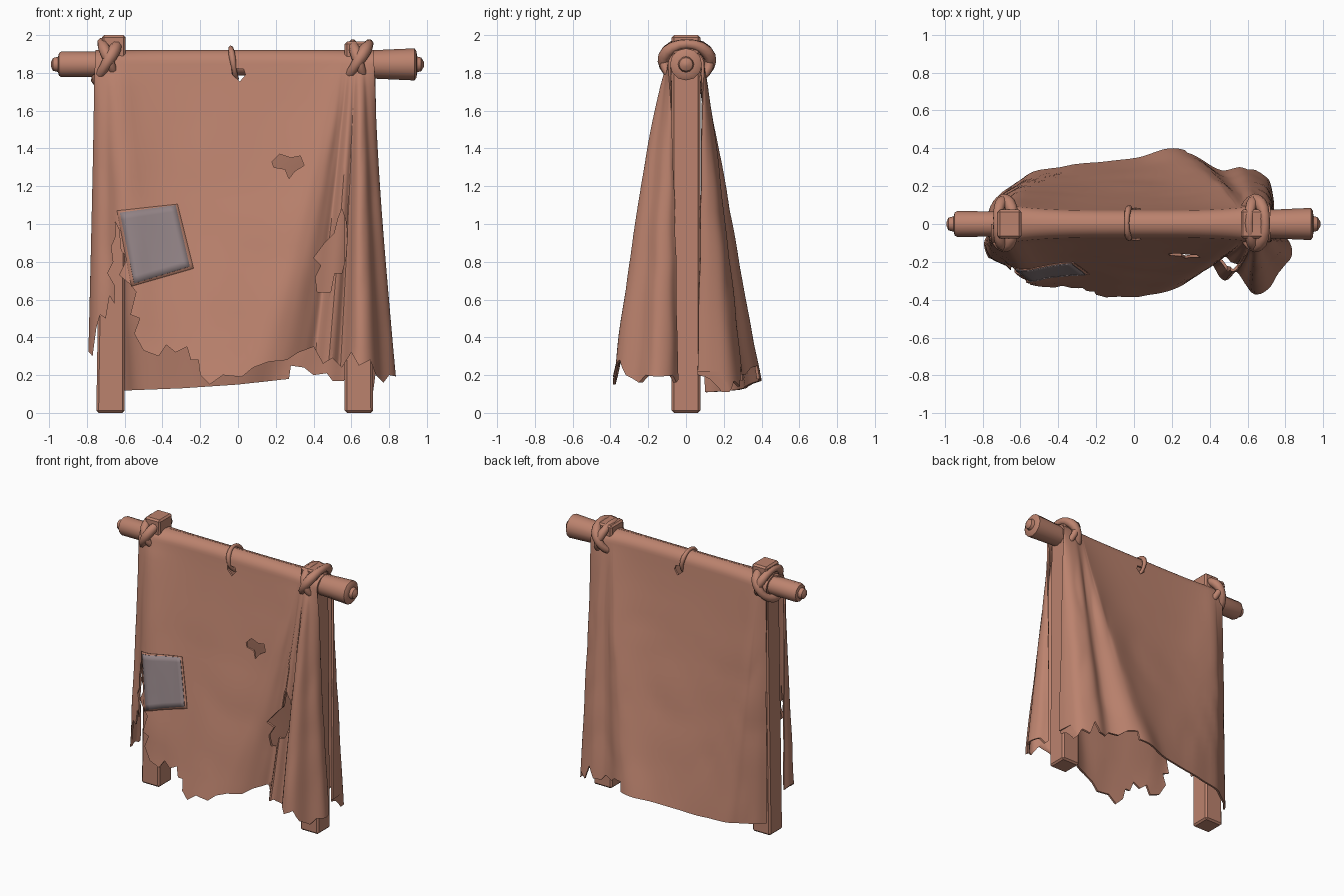
import bpy, bmesh, math
from mathutils import Vector, Matrix, noise
from mathutils.bvhtree import BVHTree

if "Cube" in bpy.data.objects:
    bpy.data.objects.remove(bpy.data.objects["Cube"])


def material(name, rgb):
    m = bpy.data.materials.new(name)
    m.diffuse_color = (*rgb, 1)
    m.use_nodes = True
    m.node_tree.nodes["Principled BSDF"].inputs["Base Color"].default_value = m.diffuse_color
    return m


BROWN = material("worn brown", (0.50, 0.225, 0.155))
GREY = material("grey patch", (0.285, 0.225, 0.235))
POLE_Z = 1.845


def add(name, bm, mat):
    bmesh.ops.recalc_face_normals(bm, faces=bm.faces)
    me = bpy.data.meshes.new(name)
    bm.to_mesh(me)
    bm.free()
    ob = bpy.data.objects.new(name, me)
    bpy.context.collection.objects.link(ob)
    me.materials.append(mat)
    return ob


def smooth(ob, angle=35):
    bpy.ops.object.select_all(action='DESELECT')
    ob.select_set(True)
    bpy.context.view_layer.objects.active = ob
    bpy.ops.object.shade_smooth_by_angle(angle=math.radians(angle))


def grid(rows, closed=False):
    """Skin a list of equally long point rows."""
    bm = bmesh.new()
    vs = [[bm.verts.new(p) for p in r] for r in rows]
    for a, b in zip(vs, vs[1:]):
        n = len(a)
        for i in range(n if closed else n - 1):
            j = (i + 1) % n
            bm.faces.new((a[i], a[j], b[j], b[i]))
    return bm


def prism_mesh(polys):
    """Cutters: polygons in x, z pushed through along y."""
    bm = bmesh.new()
    for poly in polys:
        f = bm.faces.new([bm.verts.new((x, -1, z)) for x, z in poly])
        ext = bmesh.ops.extrude_face_region(bm, geom=[f])
        bmesh.ops.translate(bm, vec=(0, 2, 0),
                            verts=[v for v in ext["geom"] if isinstance(v, bmesh.types.BMVert)])
    return bm


# posts: slightly tapered, chamfered beams
def post(name, bottom, top, height):
    bm = bmesh.new()
    bmesh.ops.create_cube(bm, size=1)
    for v in bm.verts:
        a, b = top if v.co.z > 0 else bottom
        v.co = (a if v.co.x < 0 else b, 0.076 * (1 if v.co.y > 0 else -1),
                height if v.co.z > 0 else 0)
    bmesh.ops.bevel(bm, geom=bm.edges[:], offset=0.012, segments=1, affect='EDGES')
    add(name, bm, BROWN)


post("left_post", (-0.75, -0.60), (-0.72, -0.595), 2.0)
post("right_post", (0.565, 0.715), (0.565, 0.70), 1.965)

# crossbar: lathed round pole with a nub at each end
profile = [(-0.99, 0.012), (-0.98, 0.034), (-0.953, 0.04), (-0.948, 0.06), (-0.935, 0.068),
           (-0.6, 0.066), (-0.5, 0.058), (0.5, 0.058), (0.6, 0.07), (0.935, 0.085), (0.945, 0.07),
           (0.948, 0.042), (0.97, 0.036), (0.985, 0.012)]
bm = grid([[(x, r * math.cos(k * math.tau / 12), POLE_Z + r * math.sin(k * math.tau / 12))
            for k in range(12)] for x, r in profile], closed=True)
bmesh.ops.holes_fill(bm, edges=[e for e in bm.edges if e.is_boundary], sides=0)
smooth(add("crossbar", bm, BROWN))


# ropes: tilted loops round the crossbar
def rope(name, x, z, ry, rz, tilt, thick):
    rot = Matrix.Rotation(math.radians(tilt), 3, 'Y')
    rows = []
    for i in range(21):
        a = i * math.tau / 20
        d = Vector((0, math.cos(a), math.sin(a)))
        c = Vector((0, ry * d.y, rz * d.z))
        w = thick * (1 + 0.15 * math.sin(3 * a))
        rows.append([rot @ (c + w * (math.cos(b) * d + math.sin(b) * Vector((1, 0, 0))))
                     + Vector((x, 0.005, z)) for b in (k * math.tau / 8 for k in range(8))])
    bm = grid(rows, closed=True)
    bmesh.ops.remove_doubles(bm, verts=bm.verts, dist=1e-5)
    smooth(add(name, bm, BROWN), 60)


rope("left_lashing_a", -0.69, 1.86, 0.125, 0.11, 30, 0.03)
rope("left_lashing_b", -0.685, 1.87, 0.12, 0.10, -22, 0.027)
rope("right_lashing_a", 0.635, 1.86, 0.125, 0.11, 32, 0.03)
rope("right_lashing_b", 0.64, 1.855, 0.12, 0.105, -18, 0.027)
rope("middle_tie", -0.025, POLE_Z + 0.005, 0.08, 0.083, -9, 0.015)


# cloth: hem plan curves of (hem x, hem y, x at the crossbar)
FRONT = [(-0.77, -0.05, -0.755), (-0.79, -0.11, -0.75), (-0.755, -0.19, -0.73), (-0.66, -0.24, -0.70),
         (-0.55, -0.335, -0.66), (-0.40, -0.345, -0.58), (-0.10, -0.385, -0.12), (0.06, -0.378, 0.42),
         (0.20, -0.345, 0.53), (0.32, -0.265, 0.56), (0.39, -0.22, 0.58), (0.47, -0.305, 0.60),
         (0.54, -0.25, 0.62), (0.62, -0.37, 0.64), (0.70, -0.355, 0.655), (0.76, -0.25, 0.67),
         (0.83, -0.17, 0.69), (0.815, -0.09, 0.71), (0.75, -0.04, 0.72)]
BACK = [(-0.74, 0.10, -0.73), (-0.69, 0.16, -0.70), (-0.60, 0.22, -0.67), (-0.50, 0.27, -0.63),
        (-0.20, 0.315, -0.42), (0.02, 0.345, 0.15), (0.18, 0.39, 0.50), (0.29, 0.375, 0.55),
        (0.41, 0.295, 0.58), (0.48, 0.275, 0.60), (0.57, 0.295, 0.63), (0.66, 0.265, 0.66),
        (0.71, 0.22, 0.69), (0.73, 0.14, 0.715), (0.735, 0.06, 0.722)]


def catmull(pts, sub=5):
    p = [Vector(q) for q in pts]
    p = [2 * p[0] - p[1]] + p + [2 * p[-1] - p[-2]]
    out = []
    for a, b, c, d in zip(p, p[1:], p[2:], p[3:]):
        for k in range(sub):
            t = k / sub
            out.append(0.5 * (2 * b + (c - a) * t + (2 * a - 5 * b + 4 * c - d) * t * t
                              + (3 * b - a - 3 * c + d) * t ** 3))
    return out + [p[-2]]


def sheet(curve, side, power, dish):
    curve = catmull(curve)
    mid = [max(0, 1 - (c.z / 0.62) ** 4) for c in curve]
    top = [0.089 - 0.022 * w for w in mid]
    rows = []
    for k in range(6):  # wrapped over the crossbar
        a = math.pi / 2 * (1 - k / 6)
        rows.append([(c.z, side * r * math.cos(a), POLE_Z + 0.07 * math.sin(a))
                     for c, r in zip(curve, top)])
    for k in range(31):  # hanging, flaring to the hem, dished between the ropes
        z = POLE_Z - k * 1.8 / 30
        t = (POLE_Z - z) / 1.7
        row = []
        for c, w, r in zip(curve, mid, top):
            n = 0.012 * min(1, 3 * t) * noise.noise((c.x * 5, side * 3, z * 2.5))
            row.append((c.z + (c.x - c.z) * t ** 1.15,
                        side * r + (c.y - side * r) * t ** (power + dish * w) + side * abs(n), z))
        rows.append(row)
    return grid(rows)


def cloth(name, bm, polys):
    cut = add(name + "_cutter", prism_mesh(polys), BROWN)
    cut.hide_render = True
    ob = add(name, bm, BROWN)
    s = ob.modifiers.new("thickness", 'SOLIDIFY')
    s.thickness, s.offset = 0.014, 0
    b = ob.modifiers.new("tears", 'BOOLEAN')
    b.operation, b.solver, b.object = 'DIFFERENCE', 'EXACT', cut
    dg = bpy.context.evaluated_depsgraph_get()
    me = bpy.data.meshes.new_from_object(ob.evaluated_get(dg))
    ob.modifiers.clear()
    ob.data = me
    bpy.data.objects.remove(cut)
    smooth(ob, 40)


# ragged hems and holes, in x, z
front_hem = [(-0.9, 0.45), (-0.77, 0.3), (-0.75, 0.45), (-0.73, 0.52), (-0.70, 0.50), (-0.68, 0.62),
             (-0.655, 0.58), (-0.65, 0.67), (-0.69, 0.74), (-0.66, 0.80), (-0.67, 0.88), (-0.645, 0.94),
             (-0.65, 1.01), (-0.63, 0.97), (-0.62, 0.86), (-0.585, 0.82), (-0.63, 0.73), (-0.57, 0.68),
             (-0.54, 0.64), (-0.57, 0.52), (-0.52, 0.50), (-0.55, 0.42), (-0.50, 0.33), (-0.42, 0.30),
             (-0.38, 0.36), (-0.33, 0.32), (-0.27, 0.35), (-0.25, 0.28), (-0.21, 0.28), (-0.20, 0.20),
             (-0.15, 0.15), (-0.08, 0.20), (0.02, 0.19), (0.08, 0.24), (0.16, 0.27), (0.26, 0.28),
             (0.32, 0.32), (0.40, 0.35), (0.45, 0.26), (0.50, 0.29), (0.55, 0.24), (0.60, 0.32),
             (0.64, 0.25), (0.70, 0.28), (0.73, 0.20), (0.77, 0.16), (0.80, 0.20), (0.95, 0.17),
             (0.95, -0.3), (-0.9, -0.3)]
back_hem = [(-0.9, 0.10), (-0.56, 0.12), (-0.3, 0.13), (0.0, 0.15), (0.27, 0.18), (0.28, 0.25),
            (0.35, 0.24), (0.40, 0.20), (0.47, 0.21), (0.50, 0.17), (0.56, 0.17), (0.60, 0.25),
            (0.64, 0.14), (0.69, 0.17), (0.715, 0.11), (0.73, 0.22), (0.9, 0.19), (0.9, -0.3), (-0.9, -0.3)]
tie_hole = [(-0.035, 1.825), (0.03, 1.82), (0.04, 1.79), (0.01, 1.755), (-0.03, 1.79)]
hole = [(0.18, 1.33), (0.22, 1.37), (0.28, 1.35), (0.33, 1.36), (0.35, 1.31), (0.30, 1.28),
        (0.27, 1.24), (0.25, 1.29), (0.19, 1.30)]
tear = [(0.55, 1.08), (0.57, 1.02), (0.58, 0.95), (0.57, 0.82), (0.55, 0.74), (0.51, 0.74),
        (0.49, 0.64), (0.42, 0.64), (0.41, 0.72), (0.44, 0.78), (0.40, 0.82), (0.46, 0.90),
        (0.51, 0.95), (0.53, 1.03)]

front = sheet(FRONT, -1, 0.74, 0.37)
tree = BVHTree.FromBMesh(front)
cloth("front_cloth", front, [front_hem, tie_hole, hole, tear])
cloth("back_cloth", sheet(BACK, 1, 0.88, 0.25), [back_hem, tie_hole])


# patch: thin plate laid on the front cloth, over a slightly larger border
def patch(name, corners, lift, mat):
    a, b, c, d = [Vector(p) for p in corners]
    rows = []
    for i in range(11):
        row = []
        for j in range(11):
            p = a.lerp(b, j / 10).lerp(d.lerp(c, j / 10), i / 10)
            hit = tree.ray_cast(Vector((p.x, -2, p.y)), Vector((0, 1, 0)))[0]
            row.append((p.x, hit.y - lift, p.y))
        rows.append(row)
    ob = add(name, grid(rows), mat)
    s = ob.modifiers.new("thickness", 'SOLIDIFY')
    s.thickness, s.offset = 0.006, 0
    smooth(ob)


patch("patch_border", [(-0.64, 1.07), (-0.32, 1.105), (-0.235, 0.765), (-0.565, 0.67)], 0.01, BROWN)
patch("patch", [(-0.625, 1.06), (-0.33, 1.10), (-0.255, 0.775), (-0.55, 0.685)], 0.015, GREY)
